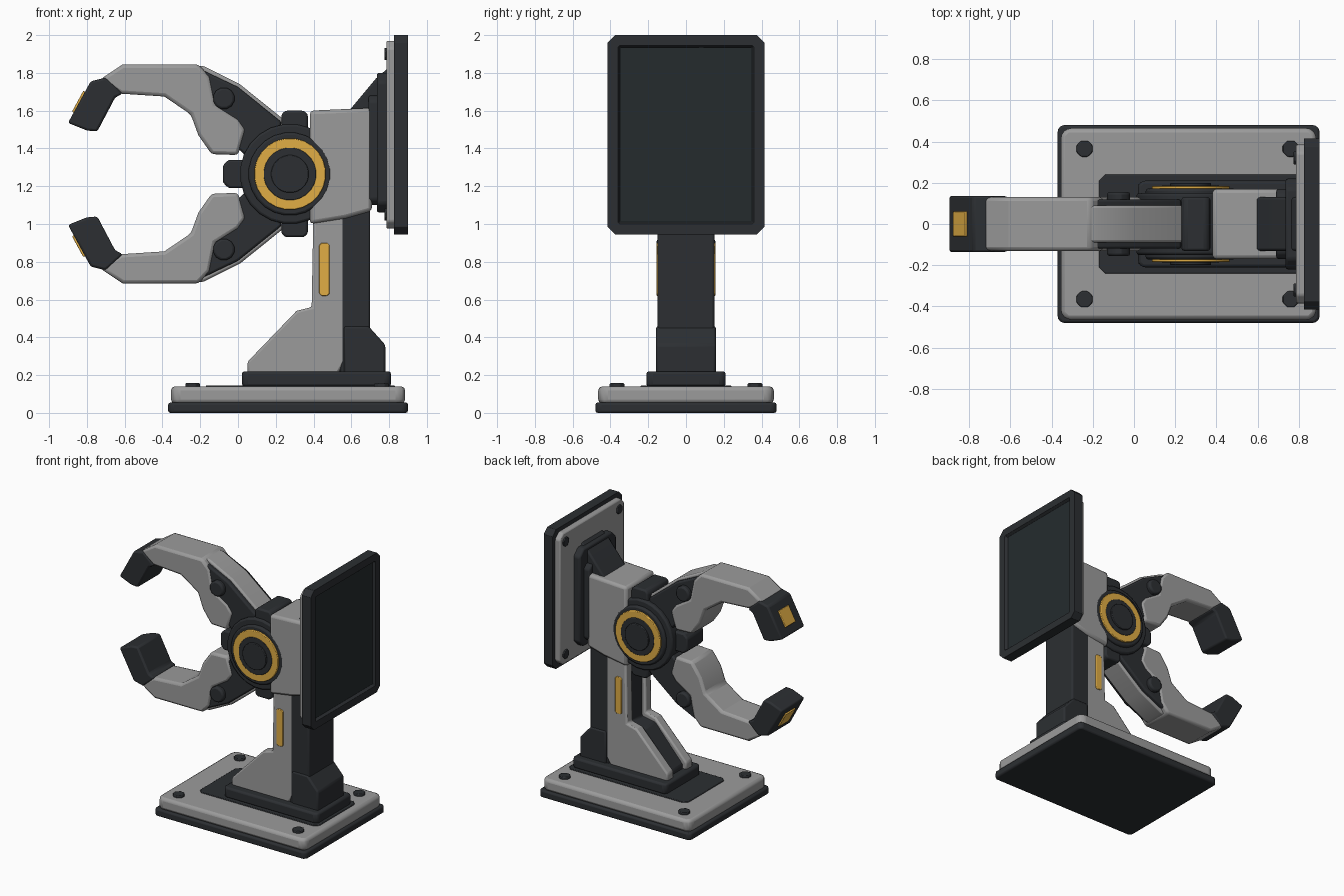
import bpy, bmesh, math

if "Cube" in bpy.data.objects:
    bpy.data.objects.remove(bpy.data.objects["Cube"])


def material(name, color):
    m = bpy.data.materials.new(name)
    m.diffuse_color = color
    m.use_nodes = True
    m.node_tree.nodes["Principled BSDF"].inputs["Base Color"].default_value = m.diffuse_color
    return m


DARK = material("dark_metal", (0.025, 0.028, 0.032, 1))
GLASS = material("screen_glass", (0.018, 0.024, 0.027, 1))
AMBER = material("amber_glow", (0.75, 0.42, 0.06, 1))
GREY = material("grey_metal", (0.33, 0.33, 0.33, 1))
AXES = {"x": lambda a, b, d: (d, a, b),
        "y": lambda a, b, d: (a, d, b),
        "z": lambda a, b, d: (a, b, d)}


def prism(name, pts, d0, d1, mat=GREY, axis="y", bevel=0.012, inset=None):
    """Extrude a 2D outline along an axis, bevel it, optionally recess the d1 end."""
    bm = bmesh.new()
    rings = [[bm.verts.new(AXES[axis](a, b, d)) for a, b in pts] for d in (d0, d1)]
    n = len(pts)
    bm.faces.new(rings[0])
    cap = bm.faces.new(rings[1])
    for i in range(n):
        j = (i + 1) % n
        bm.faces.new((rings[0][i], rings[0][j], rings[1][j], rings[1][i]))
    bmesh.ops.recalc_face_normals(bm, faces=bm.faces)
    mesh = bpy.data.meshes.new(name)
    mesh.materials.append(mat)
    if inset:
        width, depth = inset
        mesh.materials.append(GLASS)
        bmesh.ops.inset_region(bm, faces=[cap], thickness=width)
        bmesh.ops.inset_region(bm, faces=[cap], thickness=0.012, depth=-depth)
        cap.material_index = 1
    bm.to_mesh(mesh)
    bm.free()
    ob = bpy.data.objects.new(name, mesh)
    bpy.context.collection.objects.link(ob)
    if bevel:
        mod = ob.modifiers.new("bevel", "BEVEL")
        mod.width = bevel
        mod.segments = 2
        mod.limit_method = "ANGLE"
        mod.angle_limit = math.radians(35)
    return ob


def plate(a0, a1, b0, b1, c=0.02):
    """Rectangle outline with cut corners."""
    return [(a0 + c, b0), (a1 - c, b0), (a1, b0 + c), (a1, b1 - c),
            (a1 - c, b1), (a0 + c, b1), (a0, b1 - c), (a0, b0 + c)]


def disc(x, z, r, n=24):
    return [(x + r * math.cos(math.tau * (i + .5) / n),
             z + r * math.sin(math.tau * (i + .5) / n)) for i in range(n)]


# Base
prism("base_skirt", plate(-0.37, 0.90, -0.48, 0.48), 0, 0.055, DARK, "z")
prism("base_plate", plate(-0.355, 0.885, -0.465, 0.465, 0.03), 0.05, 0.14, axis="z", bevel=0.03)
prism("base_inlay", plate(-0.17, 0.83, -0.24, 0.24, 0.03), 0.12, 0.146, DARK, "z", 0.004)
prism("plinth", plate(0.02, 0.81, -0.21, 0.21), 0.14, 0.22, DARK, "z", 0.015)
for x in (-0.24, 0.76):
    for y in (-0.365, 0.365):
        prism("base_bolt", disc(x, y, 0.042, 8), 0.13, 0.157, DARK, "z", 0.005)

# Column with its buttress
prism("column", [(0.54, 0.2), (0.70, 0.2), (0.70, 1.1), (0.54, 1.1)], -0.15, 0.15, DARK)
prism("column_foot", [(0.56, 0.2), (0.78, 0.2), (0.78, 0.36), (0.69, 0.46), (0.56, 0.46)],
      -0.158, 0.158, DARK)
prism("buttress_core", [(0.08, 0.2), (0.58, 0.2), (0.58, 1.1), (0.42, 1.1), (0.42, 0.53),
                        (0.31, 0.51), (0.08, 0.25)], -0.09, 0.09, DARK)
for s in (-1, 1):
    prism("buttress_side", [(0.05, 0.21), (0.05, 0.27), (0.31, 0.54), (0.39, 0.56), (0.40, 1.1),
                            (0.565, 1.1), (0.565, 0.27), (0.53, 0.21)], s * 0.075, s * 0.15)
    prism("column_light", plate(0.43, 0.485, 0.62, 0.90, 0.012), s * 0.14, s * 0.157, AMBER,
          bevel=0.004)

# Head block and rotary joint
prism("head_block", [(0.38, 1.0), (0.57, 1.03), (0.71, 1.07), (0.71, 1.615), (0.38, 1.6)],
      -0.17, 0.17, bevel=0.02)
CX, CZ = 0.275, 1.265
for name, r, d, mat in (("hub", 0.265, 0.15, DARK), ("hub_step", 0.22, 0.172, DARK),
                        ("hub_ring", 0.19, 0.185, AMBER), ("hub_inner", 0.14, 0.188, DARK),
                        ("hub_cap", 0.10, 0.20, DARK)):
    prism(name, disc(CX, CZ, r), -d, d, mat, bevel=0.012 if r > 0.2 else 0.004)
prism("hub_nose", plate(-0.08, 0.1, 1.19, 1.34, 0.03), -0.10, 0.10, DARK)

# Claw: upper jaw outlines, mirrored about the hub for the lower jaw
TIP = [(-0.90, 1.535), (-0.78, 1.755), (-0.70, 1.775), (-0.61, 1.69), (-0.65, 1.67),
       (-0.745, 1.49), (-0.80, 1.495)]
FINGER = [(-0.73, 1.765), (-0.61, 1.845), (-0.21, 1.845), (-0.15, 1.78), (-0.12, 1.63),
          (0.0, 1.555), (0.04, 1.5), (0.0, 1.365), (-0.14, 1.37), (-0.21, 1.47),
          (-0.25, 1.58), (-0.39, 1.675), (-0.62, 1.69)]
LINK = [(-0.20, 1.82), (0.0, 1.725), (0.23, 1.54), (0.20, 1.4), (0.04, 1.36), (-0.1, 1.5),
        (-0.19, 1.66)]
SPINE = [(-0.23, 1.84), (-0.18, 1.835), (0.01, 1.74), (0.24, 1.555), (0.2, 1.45), (-0.15, 1.6)]
TIP_LIGHT = [(-0.879, 1.595), (-0.819, 1.705), (-0.792, 1.69), (-0.852, 1.58)]
TAB = plate(0.23, 0.37, 1.45, 1.60)
for side in ("upper", "lower"):
    def jaw(part, pts, w, mat, bevel=0.012):
        if side == "lower":
            pts = [(x, 2 * CZ - z) for x, z in pts]
        prism(side + "_" + part, pts, -w, w, mat, bevel=bevel)
    jaw("fingertip", TIP, 0.137, DARK)
    jaw("finger", FINGER, 0.13, GREY, 0.018)
    jaw("link", LINK, 0.12, DARK)
    jaw("link_spine", SPINE, 0.09, GREY)
    jaw("fingertip_light", TIP_LIGHT, 0.06, AMBER, 0.004)
    jaw("pivot", disc(-0.075, 1.665, 0.058, 12), 0.155, DARK)
    jaw("hub_tab", TAB, 0.13, DARK)

# Display panel and its mount
prism("mount_plate", plate(-0.22, 0.22, 1.06, 1.80, 0.05), 0.735, 0.80, DARK, "x")
prism("mount_block", plate(-0.17, 0.17, 1.10, 1.68, 0.03), 0.69, 0.76, DARK, "x")
prism("mount_wedge", [(0.58, 1.59), (0.73, 1.77), (0.80, 1.83), (0.80, 1.55), (0.60, 1.55)],
      -0.13, 0.13, DARK)
prism("panel_back", plate(-0.385, 0.385, 0.975, 1.97, 0.04), 0.785, 0.85, axis="x", bevel=0.01)
prism("panel_frame", plate(-0.415, 0.415, 0.945, 2.0, 0.04), 0.825, 0.90, DARK, "x", 0.012,
      inset=(0.06, 0.02))
for y in (-0.32, 0.32):
    for z in (1.05, 1.90):
        prism("panel_bolt", disc(y, z, 0.035, 8), 0.775, 0.80, DARK, "x", 0.004)

# Smooth shading with sharp edges kept
bpy.ops.object.select_all(action="SELECT")
bpy.context.view_layer.objects.active = bpy.context.selected_objects[0]
bpy.ops.object.shade_smooth_by_angle(angle=math.radians(30))
